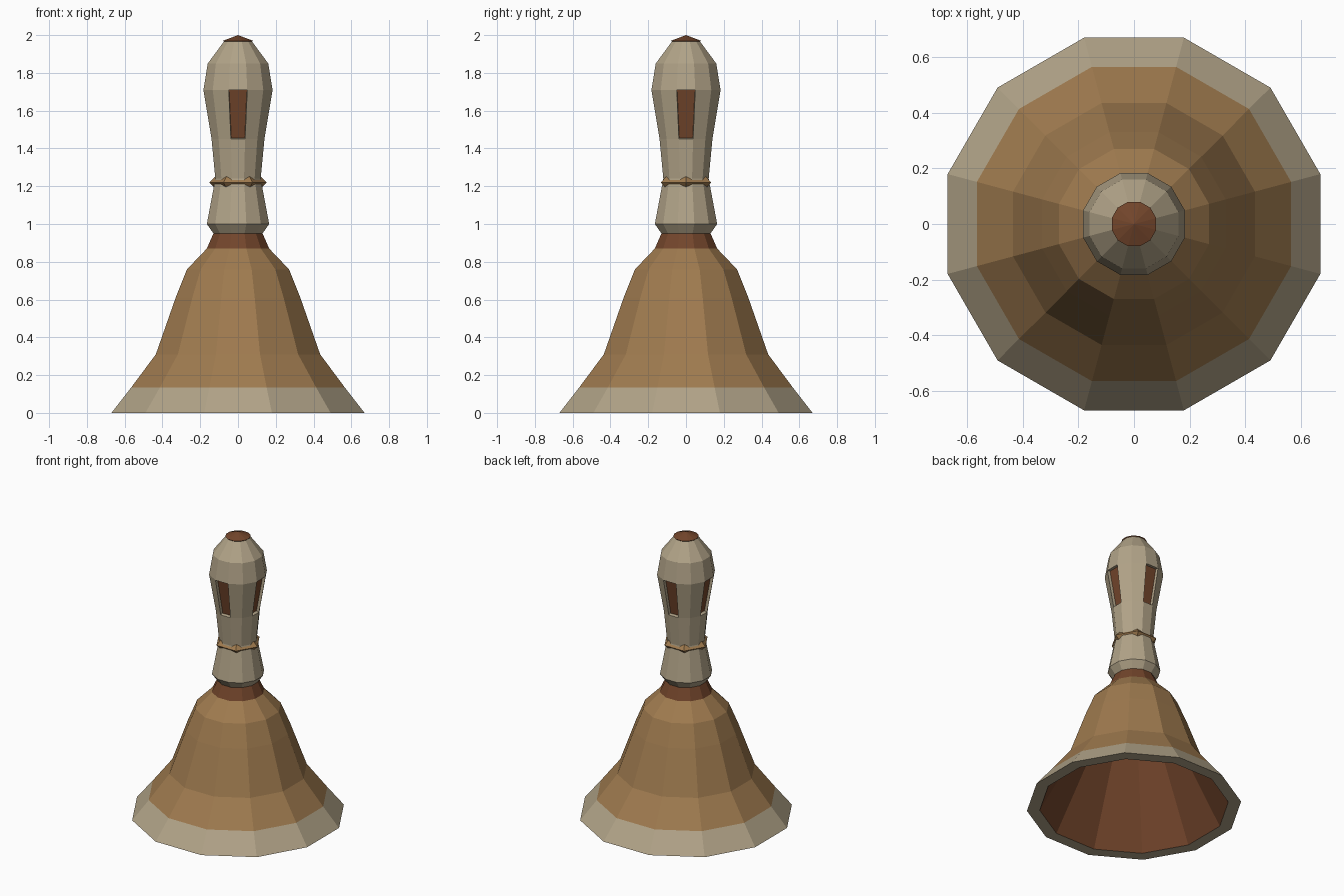
import bpy, bmesh, math

old = bpy.data.objects.get("Cube")
if old:
    bpy.data.objects.remove(old, do_unlink=True)

SIDES = 12


def make_material(name, rgb):
    linear = [(c / 255) ** 2.2 for c in rgb] + [1]
    mat = bpy.data.materials.new(name)
    mat.use_nodes = True
    mat.diffuse_color = linear
    mat.node_tree.nodes["Principled BSDF"].inputs["Base Color"].default_value = linear
    return mat


cream = make_material("cream", (176, 162, 135))
bronze = make_material("bronze", (158, 122, 80))
brown = make_material("dark brown", (114, 71, 47))


def finish(bm, name, mats):
    mesh = bpy.data.meshes.new(name)
    bm.to_mesh(mesh)
    bm.free()
    for m in mats:
        mesh.materials.append(m)
    obj = bpy.data.objects.new(name, mesh)
    bpy.context.collection.objects.link(obj)
    return obj


def lathe(profile, sides=SIDES):
    """Revolve (flat-to-centre distance, height) points; a zero radius closes to a tip."""
    bm = bmesh.new()
    rings = []
    for flat, z in profile:
        if flat == 0:
            rings.append([bm.verts.new((0, 0, z))] * sides)
            continue
        r = flat / math.cos(math.pi / sides)
        angles = [(i + 0.5) * math.tau / sides for i in range(sides)]
        rings.append([bm.verts.new((r * math.cos(a), r * math.sin(a), z)) for a in angles])
    for low, high in zip(rings, rings[1:]):
        for i in range(sides):
            j = (i + 1) % sides
            corners = dict.fromkeys((low[i], low[j], high[j], high[i]))
            bm.faces.new(list(corners))
    bm.normal_update()
    return bm


# Bell: cream lip and underside, bronze body, dark collar
bm = lathe([(0.59, 0), (0.67, 0), (0.565, 0.135), (0.435, 0.31), (0.33, 0.61),
            (0.27, 0.76), (0.165, 0.87), (0.13, 0.95)])
for f in bm.faces:
    z = f.calc_center_median().z
    f.material_index = 0 if z < 0.1 else 1 if z < 0.87 else 2
finish(bm, "bell", [cream, bronze, brown])

# Hollow inside of the bell
bm = lathe([(0.59, 0), (0.13, 0.87), (0, 0.87)])
bmesh.ops.reverse_faces(bm, faces=bm.faces[:])
finish(bm, "bell_inside", [brown])

# Handle with four sunken panels
bm = lathe([(0.13, 0.95), (0.165, 1.0), (0.12, 1.24), (0.14, 1.45),
            (0.183, 1.71), (0.16, 1.85), (0.075, 1.965)])
panels = []
for f in bm.faces:
    c = f.calc_center_median()
    if 1.45 < c.z < 1.71 and min(abs(c.x), abs(c.y)) < 0.01:
        panels.append(f)
bmesh.ops.inset_individual(bm, faces=panels, thickness=0.003, depth=-0.02)
for f in panels:
    f.material_index = 1
finish(bm, "handle", [cream, brown])

# Pointed cap on the handle
finish(lathe([(0, 1.96), (0.07, 1.96), (0.08, 1.97), (0, 2.0)]), "cap", [brown])

# Six-sided ring around the grip, diamond in section
bpy.ops.mesh.primitive_torus_add(major_segments=6, minor_segments=4, major_radius=0.118,
                                 minor_radius=0.035, location=(0, 0, 1.22))
ring = bpy.context.object
ring.name = "grip_ring"
ring.data.materials.append(bronze)
